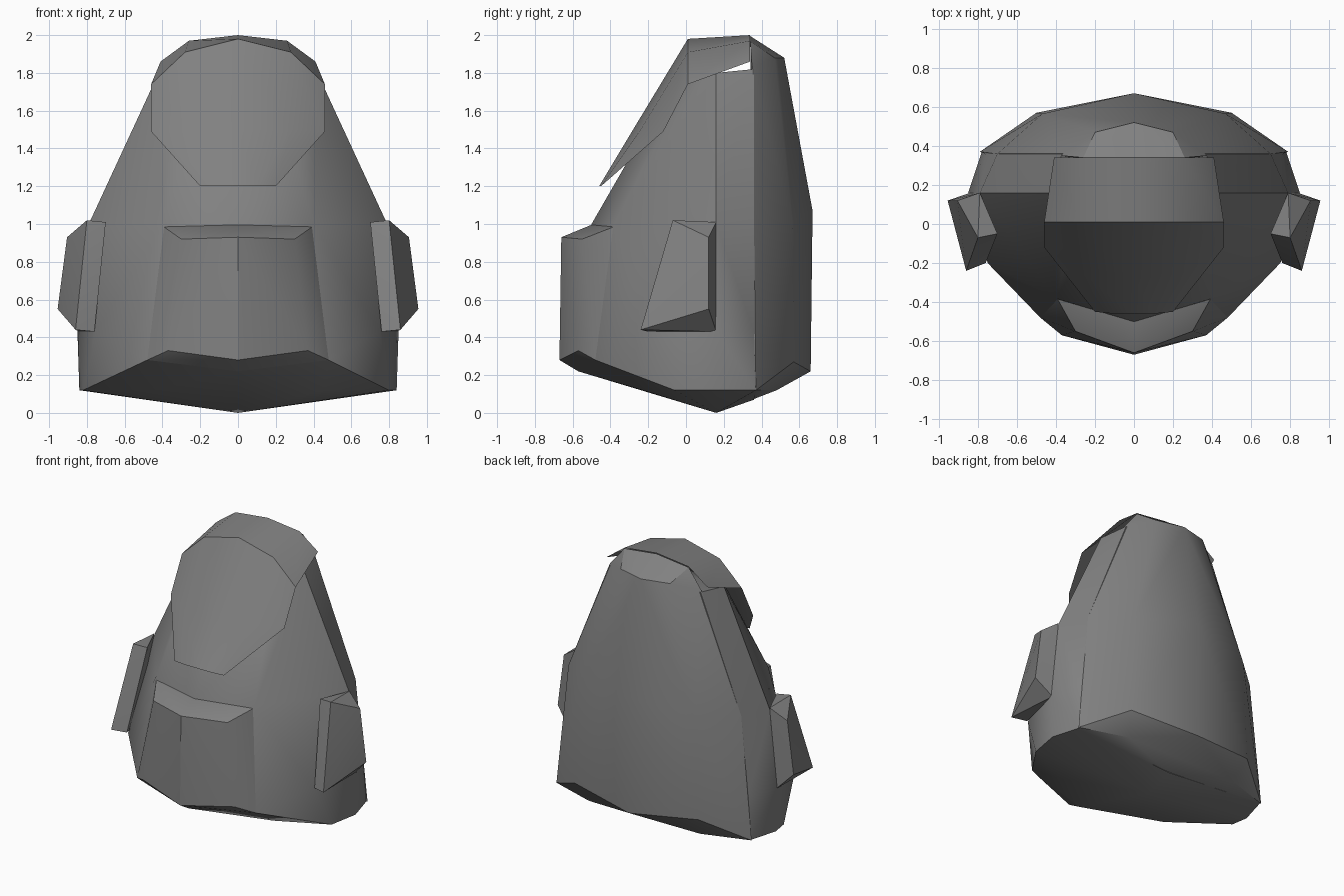
import bpy, bmesh, math

old = bpy.data.objects.get("Cube")
if old:
    bpy.data.objects.remove(old, do_unlink=True)

grey = bpy.data.materials.new("grey_canvas")
grey.use_nodes = True
grey.diffuse_color = (0.22, 0.22, 0.22, 1)
grey.node_tree.nodes["Principled BSDF"].inputs["Base Color"].default_value = (0.22, 0.22, 0.22, 1)


def finish(name, bm, angle):
    bmesh.ops.recalc_face_normals(bm, faces=bm.faces)
    mesh = bpy.data.meshes.new(name)
    bm.to_mesh(mesh)
    bm.free()
    mesh.materials.append(grey)
    obj = bpy.data.objects.new(name, mesh)
    bpy.context.collection.objects.link(obj)
    bpy.ops.object.select_all(action='DESELECT')
    obj.select_set(True)
    bpy.context.view_layer.objects.active = obj
    bpy.ops.object.shade_smooth_by_angle(angle=math.radians(angle))


def hull(name, points, sides=(1, -1), extra=(), angle=35):
    """Faceted convex part from mirrored corner points plus unmirrored extras."""
    bm = bmesh.new()
    for p in sorted({(x * s, y, z) for x, y, z in points for s in sides} | set(extra)):
        bm.verts.new(p)
    res = bmesh.ops.convex_hull(bm, input=bm.verts)
    spare = {v for v in res["geom_interior"] + res["geom_unused"]
             if isinstance(v, bmesh.types.BMVert) and v.is_valid}
    bmesh.ops.delete(bm, geom=list(spare), context='VERTS')
    bmesh.ops.dissolve_limit(bm, angle_limit=0.01, verts=bm.verts, edges=bm.edges)
    finish(name, bm, angle)


# Main bag, front section; one lower front corner is cut back
hull("body_front", [
    (0, 0.16, 0), (0, 0.36, 0.07), (0.84, 0.16, 0.12), (0.78, 0.37, 0.12),
    (0.45, -0.23, 0.12), (0, -0.57, 0.22),
    (0.85, 0.16, 0.43), (0.76, 0.36, 0.43), (0.75, -0.2, 0.43), (0.48, -0.48, 0.28),
    (0.79, 0.16, 1.0), (0.7, 0.36, 1.0), (0.4, -0.38, 1.0), (0, -0.5, 1.0),
    (0.3, -0.24, 1.33), (0, -0.31, 1.33),
    (0.42, 0.16, 1.8), (0.37, 0.36, 1.82), (0.3, 0, 1.74), (0, -0.02, 1.75)],
    extra=[(0.8, -0.06, 0.12), (-0.82, 0.04, 0.12)])

# Curved back panel that rises to meet the lid
hull("back_panel", [
    (0, 0.35, 0.07), (0.79, 0.37, 0.12), (0.45, 0.48, 0.12), (0, 0.66, 0.22),
    (0.5, 0.57, 0.27), (0.76, 0.36, 0.43), (0.7, 0.36, 1.0), (0.47, 0.565, 1.0),
    (0, 0.67, 1.07), (0.37, 0.35, 1.83), (0.2, 0.47, 1.88), (0, 0.52, 1.88),
    (0.26, 0.34, 1.965), (0, 0.34, 1.995)], angle=30)

# Bulging front pocket
hull("front_pocket", [
    (0, -0.57, 0.22), (0, -0.67, 0.28), (0.37, -0.57, 0.33), (0.48, -0.48, 0.28),
    (0, -0.66, 0.93), (0.3, -0.55, 0.92), (0.4, -0.37, 0.99), (0, -0.49, 1.0)],
    angle=30)

# Wedge pockets on both sides
for side, label in ((1, "left"), (-1, "right")):
    hull(label + "_side_pocket", [
        (0.7, -0.05, 1.01), (0.8, -0.07, 1.02), (0.86, -0.24, 0.44), (0.76, -0.2, 0.43),
        (0.955, 0.12, 0.55), (0.905, 0.12, 0.93), (0.84, 0.16, 0.43), (0.79, 0.16, 1.01)],
        sides=(side,), angle=20)

# Lid: rows run from the rear edge over the top to the tip of the flap
rows = [
    [(0, 0.34, 2.0), (0.26, 0.34, 1.97), (0.41, 0.34, 1.86)],
    [(0, 0.01, 1.98), (0.28, 0.01, 1.91), (0.46, 0.01, 1.74)],
    [(0, -0.28, 1.5), (0.28, -0.24, 1.5), (0.46, -0.12, 1.49)],
    [(0, -0.46, 1.2), (0.1, -0.46, 1.2), (0.2, -0.45, 1.2)]]
bm = bmesh.new()
grid = []
for row in rows:
    full = [(-x, y, z) for x, y, z in row[:0:-1]] + row
    grid.append([bm.verts.new(p) for p in full])
for upper, lower in zip(grid, grid[1:]):
    for i in range(len(upper) - 1):
        bm.faces.new((upper[i], lower[i], lower[i + 1], upper[i + 1]))
finish("lid", bm, 35)
